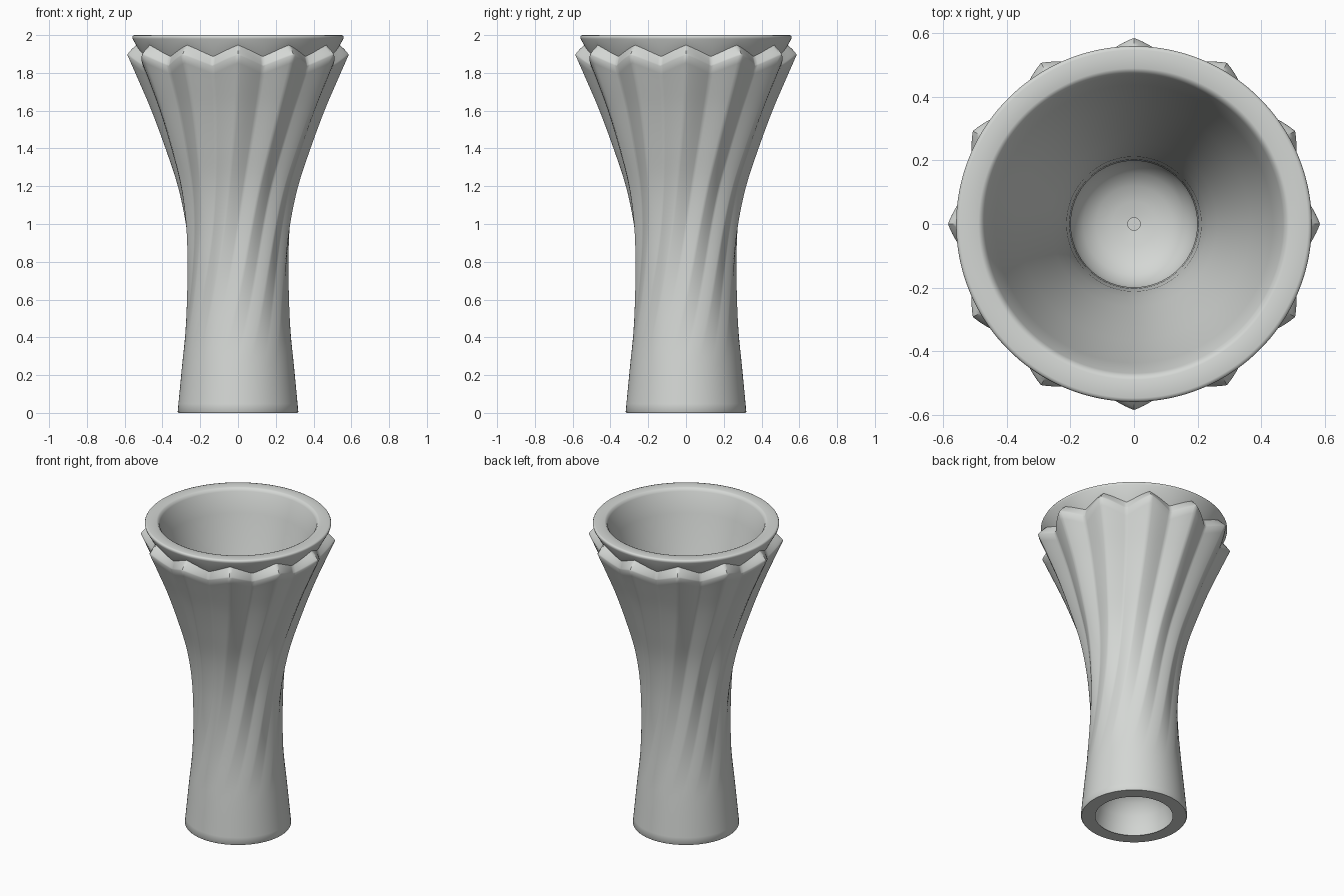
import bpy, bmesh, math

if "Cube" in bpy.data.objects:
    bpy.data.objects.remove(bpy.data.objects["Cube"])

SEG = 240
FLUTES = 12

# radius along the flute crests, (z, r)
CREST = [(0, .32), (.2, .301), (.4, .282), (.6, .27), (.8, .270), (1.0, .285),
         (1.2, .322), (1.4, .385), (1.6, .458), (1.75, .522), (1.9, .588)]


def crest_radius(z):
    """Smooth (Catmull-Rom style) interpolation of the crest profile."""
    def slope(i):
        a, b = CREST[max(i - 1, 0)], CREST[min(i + 1, len(CREST) - 1)]
        return (b[1] - a[1]) / (b[0] - a[0])
    i = 0
    while i < len(CREST) - 2 and z > CREST[i + 1][0]:
        i += 1
    (z0, r0), (z1, r1) = CREST[i], CREST[i + 1]
    h = z1 - z0
    t = (z - z0) / h
    return ((2*t**3 - 3*t**2 + 1) * r0 + (t**3 - 2*t**2 + t) * h * slope(i)
            + (3*t**2 - 2*t**3) * r1 + (t**3 - t**2) * h * slope(i + 1))


def ridge(a):
    """1 on a flute crest, 0 in a valley: triangle wave with softened tips."""
    u = (a * FLUTES / (2 * math.pi)) % 1.0
    tri = abs(2 * u - 1)
    return 0.85 * tri + 0.15 * (0.5 - 0.5 * math.cos(math.pi * tri))


def twist(z):
    return math.radians(30) * (max(1.9 - z, 0) / 1.3) ** 2


def body_point(a, z):
    """Radius and angle of the twisted fluted wall."""
    depth = 0.040 * min(max((z - 0.3) / 1.5, 0), 1) ** 1.1
    return crest_radius(z) - depth * (1 - ridge(a)), a - twist(z)


def rim_radius(z):
    return 0.56 - 0.55 * (1.985 - z)


def zigzag(a):
    return 1.835 + 0.06 * ridge(a)


rows = []   # each row is a function of angle -> (r, angle, z)
rows.append(lambda a: (0.315, a - twist(0), 0.0))
N = 44
for k in range(N + 1):
    def wall(a, t=k / N):
        z = 0.006 + t * (zigzag(a) - 0.006)
        r, b = body_point(a, z)
        return r, b, z
    rows.append(wall)


# chamfer from the zigzag flute tops back to the rim
def chamfer(t):
    def row(a):
        z0 = zigzag(a)
        r0, b = body_point(a, z0)
        z = z0 + 0.052 * t
        return r0 + (rim_radius(z0 + 0.052) - r0) * t ** 1.3, a, z
    return row


rows += [chamfer(t) for t in (.15, .35, .6, .85, 1)]
# rim, bowl and its floor with a small pit, then the domed base socket
PLAIN = [(.558, 1.98), (.560, 1.99), (.556, 1.998), (.548, 2.0), (.490, 2.0),
         (.480, 1.996), (.470, 1.98), (.437, 1.85), (.405, 1.73), (.367, 1.6),
         (.330, 1.48), (.296, 1.36), (.262, 1.24), (.232, 1.12), (.212, 1.0),
         (.203, .88), (.199, .78), (.201, .68), (.205, .58), (.207, .50),
         (.190, .44), (.160, .40), (.120, .375), (.070, .36), (.02, .355),
         (.02, .34), (.0005, .34), (.0005, .27), (.08, .262), (.14, .24),
         (.19, .20), (.225, .13), (.242, .06), (.253, 0)]
for r, z in PLAIN:
    rows.append(lambda a, r=r, z=z: (r, a, z))

bm = bmesh.new()
grid = []
for f in rows:
    ring = []
    for s in range(SEG):
        r, b, z = f(2 * math.pi * s / SEG)
        ring.append(bm.verts.new((r * math.cos(b), r * math.sin(b), z)))
    grid.append(ring)
for i in range(len(grid)):
    lo, hi = grid[i], grid[(i + 1) % len(grid)]
    for s in range(SEG):
        n = (s + 1) % SEG
        bm.faces.new((lo[s], lo[n], hi[n], hi[s]))
bmesh.ops.remove_doubles(bm, verts=bm.verts, dist=0.0006)
bmesh.ops.recalc_face_normals(bm, faces=bm.faces)
mesh = bpy.data.meshes.new("fluted_vase")
bm.to_mesh(mesh)
bm.free()

vase = bpy.data.objects.new("fluted_vase", mesh)
bpy.context.collection.objects.link(vase)
mat = bpy.data.materials.new("light grey")
mat.diffuse_color = (0.66, 0.68, 0.66, 1)
mat.use_nodes = True
mat.node_tree.nodes["Principled BSDF"].inputs["Base Color"].default_value = mat.diffuse_color
mesh.materials.append(mat)

bpy.context.view_layer.objects.active = vase
vase.select_set(True)
bpy.ops.object.shade_smooth_by_angle(angle=math.radians(50))
